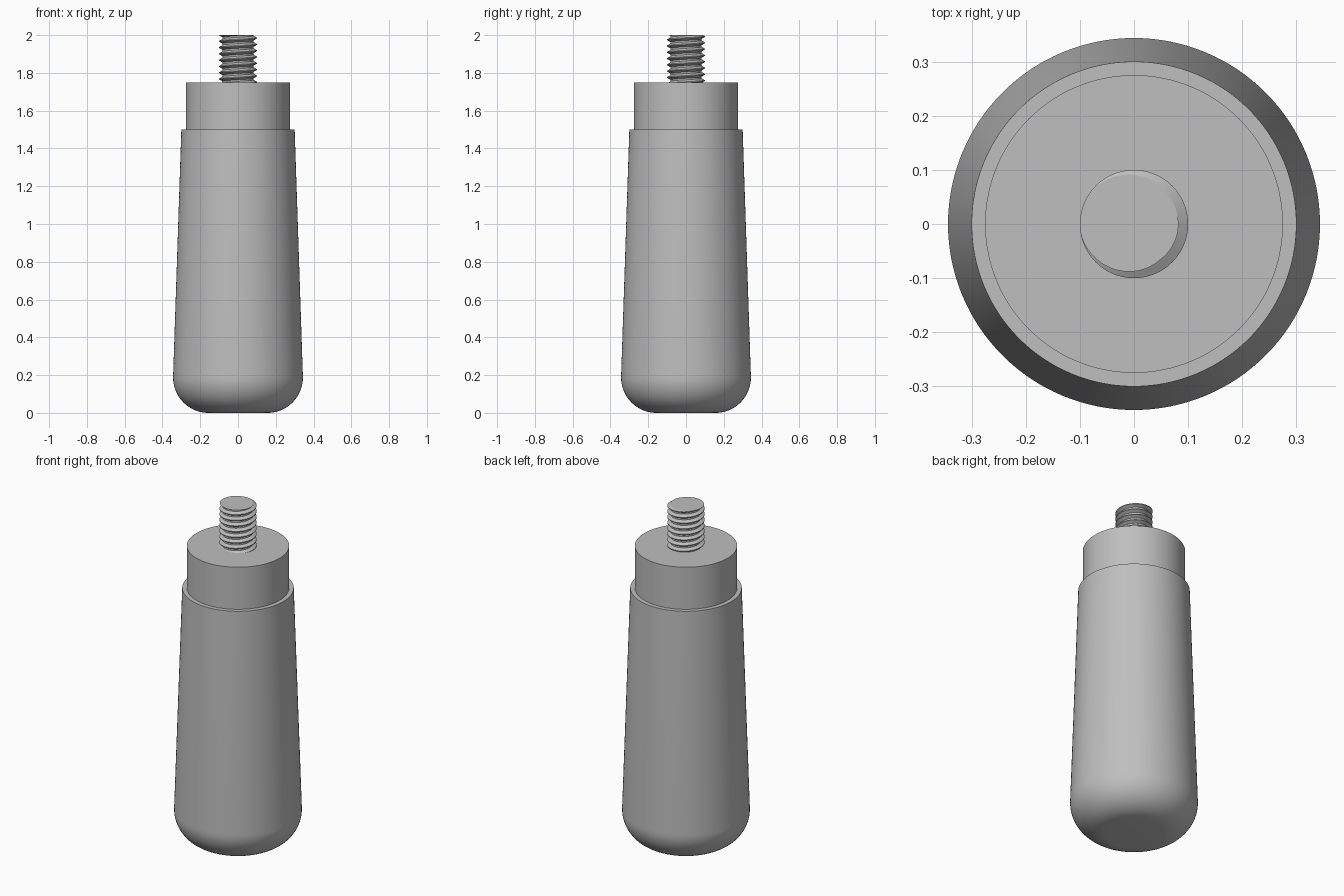
import bpy, bmesh, math

if "Cube" in bpy.data.objects:
    bpy.data.objects.remove(bpy.data.objects["Cube"])

grey = bpy.data.materials.new("plain_grey")
grey.diffuse_color = (0.52, 0.52, 0.52, 1)
grey.use_nodes = True
grey.node_tree.nodes["Principled BSDF"].inputs["Base Color"].default_value = grey.diffuse_color


def finish(name, bm):
    bmesh.ops.remove_doubles(bm, verts=bm.verts[:], dist=1e-5)
    bmesh.ops.recalc_face_normals(bm, faces=bm.faces[:])
    mesh = bpy.data.meshes.new(name)
    bm.to_mesh(mesh)
    bm.free()
    mesh.materials.append(grey)
    ob = bpy.data.objects.new(name, mesh)
    bpy.context.collection.objects.link(ob)
    bpy.ops.object.select_all(action='DESELECT')
    ob.select_set(True)
    bpy.context.view_layer.objects.active = ob
    bpy.ops.object.shade_smooth_by_angle(angle=math.radians(30))
    return ob


def grid_faces(bm, columns):
    for a, b in zip(columns, columns[1:]):
        for i in range(len(a) - 1):
            bm.faces.new((a[i], b[i], b[i + 1], a[i + 1]))


def lathe(name, profile, sides=128):
    bm = bmesh.new()
    cols = []
    for s in range(sides + 1):
        t = math.tau * s / sides
        cols.append([bm.verts.new((r * math.cos(t), r * math.sin(t), z)) for r, z in profile])
    grid_faces(bm, cols)
    return finish(name, bm)


# Tapered grip: wall r = 0.35 - z/30, with a tangent rounded bottom
R = 0.1875
tilt = math.atan(1 / 30)
centre = 0.35 - R / 30 - R / math.cos(tilt)
arc = []
for i in range(25):
    a = -math.pi / 2 + (math.pi / 2 + tilt) * i / 24
    arc.append((centre + R * math.cos(a), R + R * math.sin(a)))
lathe("grip", [(0, 0)] + arc + [(0.30, 1.5), (0.275, 1.5)])

# Collar above the grip
lathe("collar", [(0.275, 1.5), (0.275, 1.75), (0, 1.75)])

# Threaded stud: right-hand V thread with small flats
BOTTOM, TOP, PITCH = 1.75, 2.0, 1 / 30
CREST, ROOT = 0.1, 0.082
START = TOP - PITCH * 170 / 360


def thread_radius(z, t):
    d = ((z - START) / PITCH - t / math.tau) % 1.0
    d = min(d, 1 - d)                      # distance from the crest, in pitches
    f = (d - 1 / 16) / (3 / 8 - 1 / 16)
    return CREST + (ROOT - CREST) * max(0, min(1, f))


bm = bmesh.new()
cols = []
N = 96
for s in range(N + 1):
    t = math.tau * s / N
    col = []
    for turn in range(-10, 3):
        for knot in (-1 / 16, 1 / 16, 3 / 8, 5 / 8):
            z = START + PITCH * (turn + knot + t / math.tau)
            z = max(BOTTOM, min(TOP, z))
            r = thread_radius(z, t)
            col.append(bm.verts.new((r * math.cos(t), r * math.sin(t), z)))
    cols.append(col)
grid_faces(bm, cols)
bmesh.ops.remove_doubles(bm, verts=bm.verts[:], dist=1e-5)
rim = [e for e in bm.edges if e.is_boundary and all(v.co.z > TOP - 1e-4 for v in e.verts)]
bmesh.ops.holes_fill(bm, edges=rim, sides=0)
finish("threaded_stud", bm)
